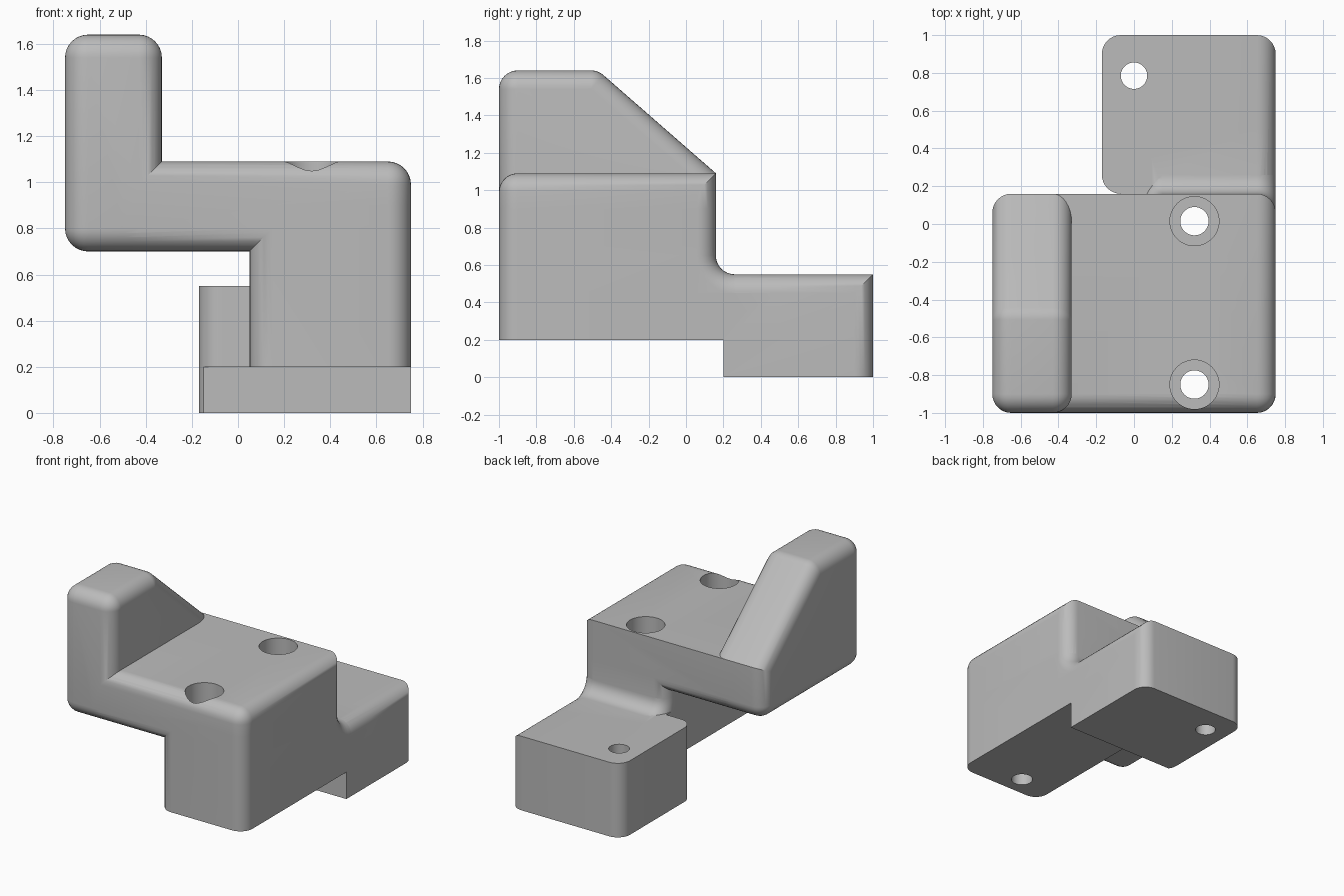
import bpy, bmesh, math
from mathutils import Vector

if "Cube" in bpy.data.objects:
    bpy.data.objects.remove(bpy.data.objects["Cube"])

R, SEG = 0.1, 8          # edge rounding radius and steps
BACK = 0.16              # rear plane of the upper body

grey = bpy.data.materials.new("light grey")
grey.diffuse_color = (0.5, 0.5, 0.5, 1)
grey.use_nodes = True
grey.node_tree.nodes["Principled BSDF"].inputs["Base Color"].default_value = grey.diffuse_color


def finish(bm, name):
    bmesh.ops.remove_doubles(bm, verts=bm.verts, dist=1e-5)
    bmesh.ops.dissolve_degenerate(bm, edges=bm.edges, dist=1e-5)
    bmesh.ops.recalc_face_normals(bm, faces=bm.faces)
    me = bpy.data.meshes.new(name)
    bm.to_mesh(me)
    bm.free()
    me.materials.append(grey)
    ob = bpy.data.objects.new(name, me)
    bpy.context.collection.objects.link(ob)
    return ob


def box(name, lo, hi, rounded=()):
    """Box with rounded edges; an edge is named by its two faces, e.g. '-y+z'."""
    bm = bmesh.new()
    bmesh.ops.create_cube(bm, size=1)
    for v in bm.verts:
        v.co = [lo[i] + (v.co[i] + 0.5) * (hi[i] - lo[i]) for i in range(3)]

    def on(e, key):
        for s, a in (key[:2], key[2:]):
            i = "xyz".index(a)
            t = hi[i] if s == "+" else lo[i]
            if any(abs(v.co[i] - t) > 1e-5 for v in e.verts):
                return False
        return True

    edges = [e for e in bm.edges if any(on(e, k) for k in rounded)]
    if edges:
        bmesh.ops.bevel(bm, geom=edges, offset=R, offset_type='OFFSET', segments=SEG,
                        profile=0.5, affect='EDGES', clamp_overlap=False)
    return finish(bm, name)


def loft(name, x0, x1, profile):
    """Sweep a y-z profile along x, insetting it round both ends."""
    ts = [i / SEG * math.pi / 2 for i in range(SEG + 1)]
    slices = [(x0 + R - R * math.sin(t), R - R * math.cos(t)) for t in reversed(ts)]
    slices += [(x1 - R + R * math.sin(t), R - R * math.cos(t)) for t in ts]
    bm = bmesh.new()
    rings = [[bm.verts.new((x, y, z)) for y, z in profile(d)] for x, d in slices]
    n = len(rings[0])
    for a, b in zip(rings, rings[1:]):
        for i in range(n):
            j = (i + 1) % n
            bm.faces.new((a[i], a[j], b[j], b[i]))
    bm.faces.new(rings[0])
    bm.faces.new(rings[-1])
    return finish(bm, name)


def cylinder(name, x, y, r, z0, z1):
    bm = bmesh.new()
    bmesh.ops.create_cone(bm, cap_ends=True, segments=48, radius1=r, radius2=r, depth=z1 - z0)
    bmesh.ops.translate(bm, vec=(x, y, (z0 + z1) / 2), verts=bm.verts)
    return finish(bm, name)


def combine(target, other, op):
    m = target.modifiers.new(op, 'BOOLEAN')
    m.operation, m.solver, m.object = op, 'EXACT', other
    bpy.context.view_layer.objects.active = target
    bpy.ops.object.modifier_apply(modifier=m.name)
    bpy.data.objects.remove(other)


# Tower side profile, counter-clockwise (y, z, rounded corner)
TOWER = [(-1, 0.70, 1), (BACK, 0.70, 1), (BACK, 1.09, 0), (-0.47, 1.64, 1), (-1, 1.64, 1)]


def tower_profile(d):
    pts, n = [], len(TOWER)
    for i, (y, z, soft) in enumerate(TOWER):
        p = Vector((y, z))
        a = (p - Vector(TOWER[i - 1][:2])).normalized()
        b = (Vector(TOWER[(i + 1) % n][:2]) - p).normalized()
        na, nb = Vector((a.y, -a.x)), Vector((b.y, -b.x))
        mitre = (na + nb) / (1 + na.dot(nb))
        if not soft:
            pts.append(p - mitre * d)
            continue
        core = p - mitre * R
        t0, turn = math.atan2(na.y, na.x), math.acos(max(-1, min(1, na.dot(nb))))
        for k in range(SEG + 1):
            t = t0 + turn * k / SEG
            pts.append(core + Vector((math.cos(t), math.sin(t))) * (R - d))
    return pts


# Concave blend between the leg and the rear foot
def blend_profile(d):
    pts = [(0, 0.40), (0, 0.65)]
    for k in range(SEG + 1):
        t = math.pi * (1 + 0.5 * k / SEG)
        pts.append((BACK + R + (R + d) * math.cos(t), 0.65 + (R + d) * math.sin(t)))
    return pts + [(BACK + R, 0.40)]


# Upper body: tower, arm and leg
body = loft("clamp_body", -0.75, -0.33, tower_profile)
arm = box("arm", (-0.5, -1, 0.70), (0.75, BACK, 1.09),
          ("-y+z", "-y-z", "+y-z", "+x-y", "+x+y", "+x+z"))
leg = box("leg", (0.05, -1, 0.20), (0.75, BACK, 0.90),
          ("-x-y", "+x-y", "-x+y", "+x+y"))

# Rear foot with its stepped underside
foot = box("foot", (-0.17, BACK, 0), (0.75, 1, 0.55),
           ("-x-y", "-x+y", "+x+y", "+x+z"))
combine(foot, box("step_cutter", (-1, -1, -1), (1, 0.20, 0.20)), 'DIFFERENCE')
root = box("foot_root", (0.05, -0.5, 0.20), (0.75, 0.5, 0.55), ("+x+z",))
blend = loft("blend", 0.05, 0.75, blend_profile)

for part in (arm, leg, root, foot, blend):
    combine(body, part, 'UNION')

# Counterbored bolt holes and the plain foot hole
for y in (0.015, -0.85):
    combine(body, cylinder("bolt_hole", 0.32, y, 0.075, -0.5, 2), 'DIFFERENCE')
    combine(body, cylinder("counterbore", 0.32, y, 0.13, 0.84, 2), 'DIFFERENCE')
combine(body, cylinder("foot_hole", 0, 0.785, 0.07, -0.5, 1), 'DIFFERENCE')

# Soft shading on the rounded edges
bpy.ops.object.select_all(action='DESELECT')
body.select_set(True)
bpy.context.view_layer.objects.active = body
bpy.ops.object.shade_smooth_by_angle(angle=math.radians(30))
